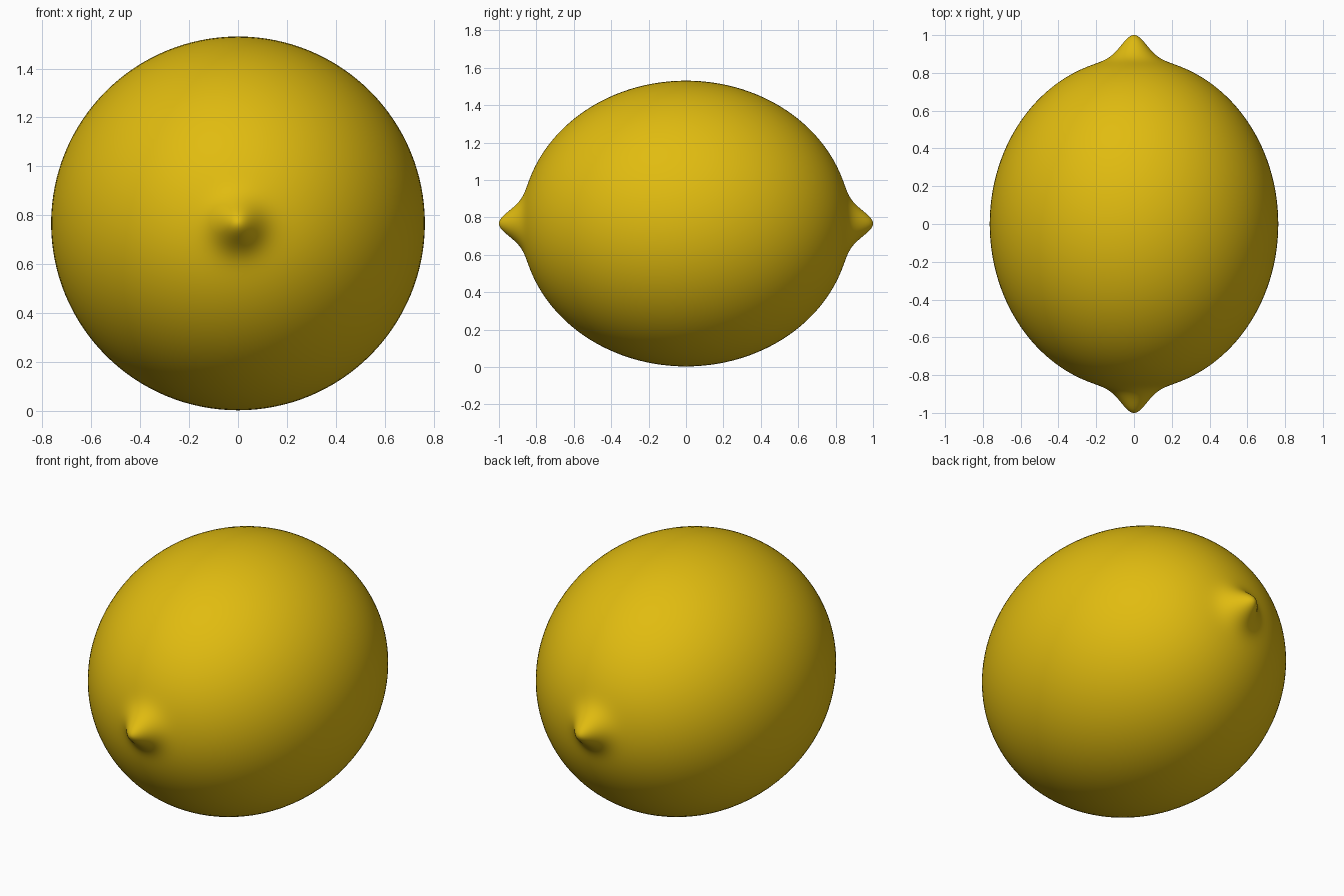
import bpy, bmesh, math

if "Cube" in bpy.data.objects:
    bpy.data.objects.remove(bpy.data.objects["Cube"])

RADIUS = 0.764      # widest radius of the fruit
HALF_LENGTH = 0.88  # body half length without the nipples
TIP = 0.12          # nipple height
TIP_WIDTH = 0.092   # nipple spread
RINGS = 48


def half_profile():
    """(radius, y) points from the nipple to the equator, denser at the nipple."""
    points = []
    for i in range(RINGS + 1):
        t = math.pi / 2 * (i / RINGS) ** 1.6
        r = RADIUS * math.sin(t)
        y = HALF_LENGTH * math.cos(t) + TIP * math.exp(-(r / TIP_WIDTH) ** 2)
        points.append((r, y))
    return points


# Full outline, mirrored end to end
half = half_profile()
outline = half + [(r, -y) for r, y in reversed(half[:-1])]

# Lathe the outline around the long (y) axis
bm = bmesh.new()
verts = [bm.verts.new((r, y, 0)) for r, y in outline]
edges = [bm.edges.new(pair) for pair in zip(verts, verts[1:])]
bmesh.ops.spin(bm, geom=verts + edges, cent=(0, 0, 0), axis=(0, 1, 0),
               angle=2 * math.pi, steps=128, use_duplicate=False)
bmesh.ops.remove_doubles(bm, verts=bm.verts, dist=1e-5)
bmesh.ops.recalc_face_normals(bm, faces=bm.faces)
for f in bm.faces:
    f.smooth = True

mesh = bpy.data.meshes.new("lemon")
bm.to_mesh(mesh)
bm.free()
lemon = bpy.data.objects.new("lemon", mesh)
bpy.context.collection.objects.link(lemon)
lemon.location.z = RADIUS + 0.003

# Yellow peel
peel = bpy.data.materials.new("yellow_peel")
peel.diffuse_color = (0.75, 0.50, 0.005, 1)
peel.use_nodes = True
peel.node_tree.nodes["Principled BSDF"].inputs["Base Color"].default_value = peel.diffuse_color
mesh.materials.append(peel)
